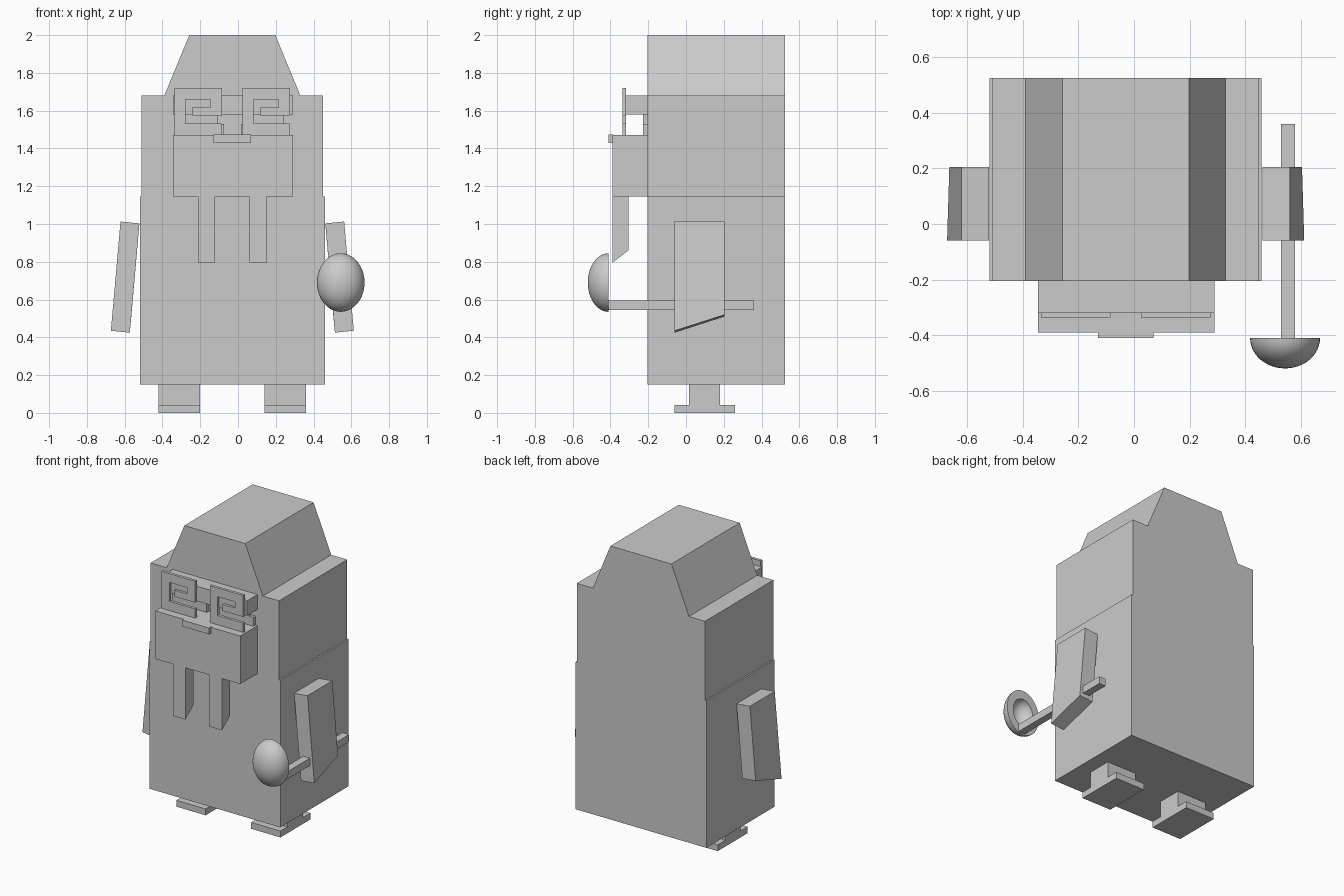
import bpy, bmesh, math

old = bpy.data.objects.get("Cube")
if old:
    bpy.data.objects.remove(old, do_unlink=True)

grey = bpy.data.materials.new("plain_grey")
grey.use_nodes = True
GREY = (0.6, 0.6, 0.6, 1)
grey.diffuse_color = GREY
grey.node_tree.nodes["Principled BSDF"].inputs["Base Color"].default_value = GREY

MID = -0.03  # the body's own mirror plane


def finish(name, bm):
    bmesh.ops.recalc_face_normals(bm, faces=bm.faces)
    mesh = bpy.data.meshes.new(name)
    bm.to_mesh(mesh)
    bm.free()
    mesh.materials.append(grey)
    obj = bpy.data.objects.new(name, mesh)
    bpy.context.collection.objects.link(obj)
    return obj


def extrude(name, outline, lo, hi, place):
    """Prism from a 2D outline; place(u, v, depth) gives the 3D point."""
    bm = bmesh.new()
    face = bm.faces.new([bm.verts.new(place(u, v, lo)) for u, v in outline])
    ends = bmesh.ops.extrude_face_region(bm, geom=[face])["geom"]
    top = [v for v in ends if isinstance(v, bmesh.types.BMVert)]
    delta = [b - a for a, b in zip(place(0, 0, lo), place(0, 0, hi))]
    bmesh.ops.translate(bm, verts=top, vec=delta)
    return finish(name, bm)


def along_y(name, outline, y0, y1):
    return extrude(name, outline, y0, y1, lambda u, v, d: (u, d, v))


def along_x(name, outline, x0, x1):
    return extrude(name, outline, x0, x1, lambda u, v, d: (d, u, v))


def box(name, x0, x1, y0, y1, z0, z1):
    return along_y(name, [(x0, z0), (x1, z0), (x1, z1), (x0, z1)], y0, y1)


# Body and head share one stepped profile
half = [(0.49, 0.15), (0.49, 1.145), (0.48, 1.145), (0.48, 1.68),
        (0.36, 1.68), (0.228, 2.0)]
along_y("body", [(MID + x, z) for x, z in half] +
        [(MID - x, z) for x, z in reversed(half)], -0.205, 0.525)

# Face blocks
box("muzzle", -0.345, 0.29, -0.39, -0.205, 1.145, 1.47)
box("nose", -0.13, 0.07, -0.41, -0.385, 1.43, 1.473)
box("brow", -0.345, 0.29, -0.32, -0.205, 1.58, 1.68)

# Parts repeated on both sides
for side, s in (("right", -1), ("left", 1)):
    # Leg with its foot plate, one stepped profile
    c = MID + s * 0.28
    along_x(side + "_leg",
            [(-0.06, 0), (0.26, 0), (0.26, 0.043), (0.18, 0.043), (0.18, 0.15),
             (0.015, 0.15), (0.015, 0.043), (-0.06, 0.043)], c - 0.11, c + 0.11)

    # Tusk with a slanted tip
    c = MID + s * 0.137
    along_x(side + "_tusk",
            [(-0.39, 1.15), (-0.39, 0.795), (-0.305, 0.86), (-0.305, 1.15)],
            c - 0.046, c + 0.046)

    # Square spiral eye
    x0 = MID - 0.125 + s * 0.18
    spiral = [(0, 0), (0.25, 0), (0.25, 0.063), (0.058, 0.063), (0.058, 0.19),
              (0.19, 0.19), (0.19, 0.148), (0.095, 0.148), (0.095, 0.105),
              (0.25, 0.105), (0.25, 0.25), (0, 0.25)]
    along_y(side + "_eye", [(x0 + x, 1.47 + z) for x, z in spiral], -0.337, -0.318)

    # Stepped bag under the eye, against the face
    c = MID + s * 0.175
    box(side + "_eye_bag", c - 0.13, c + 0.13, -0.228, -0.205, 1.47, 1.53)
    box(side + "_eye_bag_top", c - 0.097, c + 0.097, -0.228, -0.205, 1.53, 1.58)

    # Arm leaning outwards, its lower end cut at a slant
    arm = along_y(side + "_arm",
                  [(MID + s * x, z) for x, z in
                   [(0.492, 1.003), (0.592, 1.013), (0.643, 0.435), (0.543, 0.425)]],
                  -0.06, 0.205)
    for v in arm.data.vertices:
        if v.co.y > 0 and v.co.z < 0.6:
            v.co.z += 0.085
            v.co.x -= s * 0.008

# Ladle held at the left side
box("ladle_handle", 0.53, 0.58, -0.415, 0.36, 0.545, 0.595)
bm = bmesh.new()
STEPS = 12
arc = [math.pi / 2 * i / STEPS for i in range(STEPS + 1)]
profile = [(math.sin(a), -0.11 * math.cos(a)) for a in arc]
profile += [(0.62 * math.sin(a), -0.075 * math.cos(a)) for a in reversed(arc)]
verts = [bm.verts.new((r, y, 0)) for r, y in profile]
edges = [bm.edges.new(pair) for pair in zip(verts, verts[1:])]
bmesh.ops.spin(bm, geom=verts + edges, cent=(0, 0, 0), axis=(0, 1, 0),
               angle=2 * math.pi, steps=40)
bmesh.ops.remove_doubles(bm, verts=bm.verts, dist=0.0001)
bmesh.ops.scale(bm, verts=bm.verts, vec=(0.126, 1, 0.155))
bmesh.ops.translate(bm, verts=bm.verts, vec=(0.544, -0.41, 0.69))
bowl = finish("ladle_bowl", bm)

bpy.ops.object.select_all(action="DESELECT")
bowl.select_set(True)
bpy.context.view_layer.objects.active = bowl
bpy.ops.object.shade_smooth_by_angle(angle=math.radians(40))
